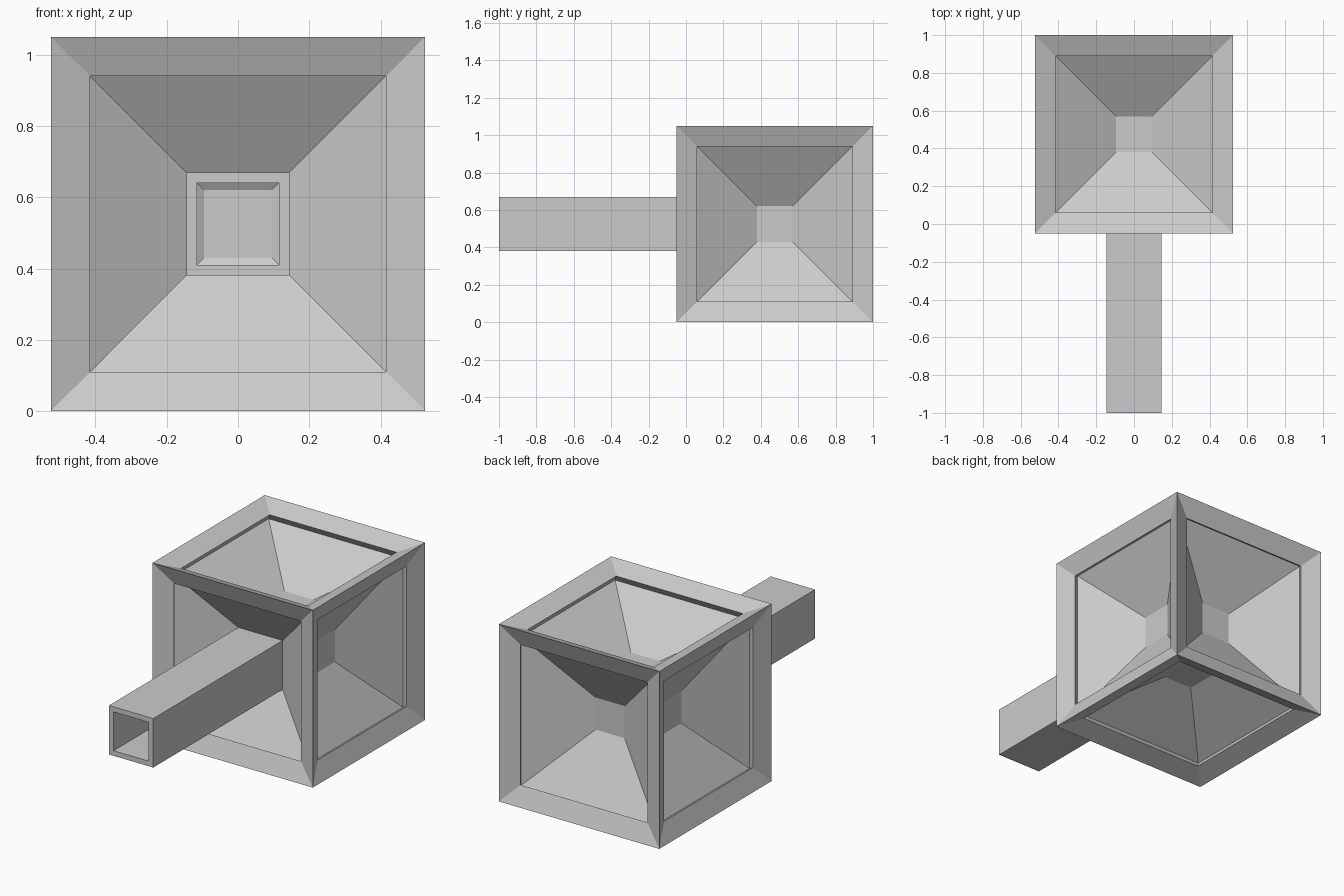
import bpy, bmesh
from mathutils import Vector, Matrix
from math import pi

if "Cube" in bpy.data.objects:
    bpy.data.objects.remove(bpy.data.objects["Cube"])

CENTRE = Vector((0, 0.475, 0.525))


def square_loft(bm, rings, matrix, cap_end=False):
    """Bridge concentric squares given as (half width, height along local z)."""
    loops = []
    for h, z in rings:
        corners = ((-h, -h), (h, -h), (h, h), (-h, h))
        loops.append([bm.verts.new(matrix @ Vector((x, y, z))) for x, y in corners])
    for a, b in zip(loops, loops[1:]):
        for i in range(4):
            j = (i + 1) % 4
            bm.faces.new((a[i], a[j], b[j], b[i]))
    if cap_end:
        bm.faces.new(loops[-1])


def finish(bm, name):
    bmesh.ops.remove_doubles(bm, verts=bm.verts, dist=0.0005)
    bmesh.ops.recalc_face_normals(bm, faces=bm.faces)
    mesh = bpy.data.meshes.new(name)
    bm.to_mesh(mesh)
    bm.free()
    obj = bpy.data.objects.new(name, mesh)
    bpy.context.collection.objects.link(obj)
    return obj


# Cube head: sloped rim, undercut lip, funnel and flat floor on all six sides
profile = [(0.525, 0.525), (0.415, 0.48), (0.44, 0.44), (0.095, 0.235)]
turns = [Matrix.Rotation(i * pi / 2, 4, 'X') for i in range(4)]
turns += [Matrix.Rotation(s * pi / 2, 4, 'Y') for s in (-1, 1)]
bm = bmesh.new()
for turn in turns:
    square_loft(bm, profile, Matrix.Translation(CENTRE) @ turn, cap_end=True)
finish(bm, "cube_head")

# Hollow square handle reaching from the front funnel
to_front = Matrix.Translation(CENTRE) @ Matrix.Rotation(pi / 2, 4, 'X')
bm = bmesh.new()
square_loft(bm, [(0.145, 0.265), (0.145, 1.475), (0.115, 1.475), (0.115, 0.247),
                 (0.145, 0.265)], to_front)
finish(bm, "square_handle")
